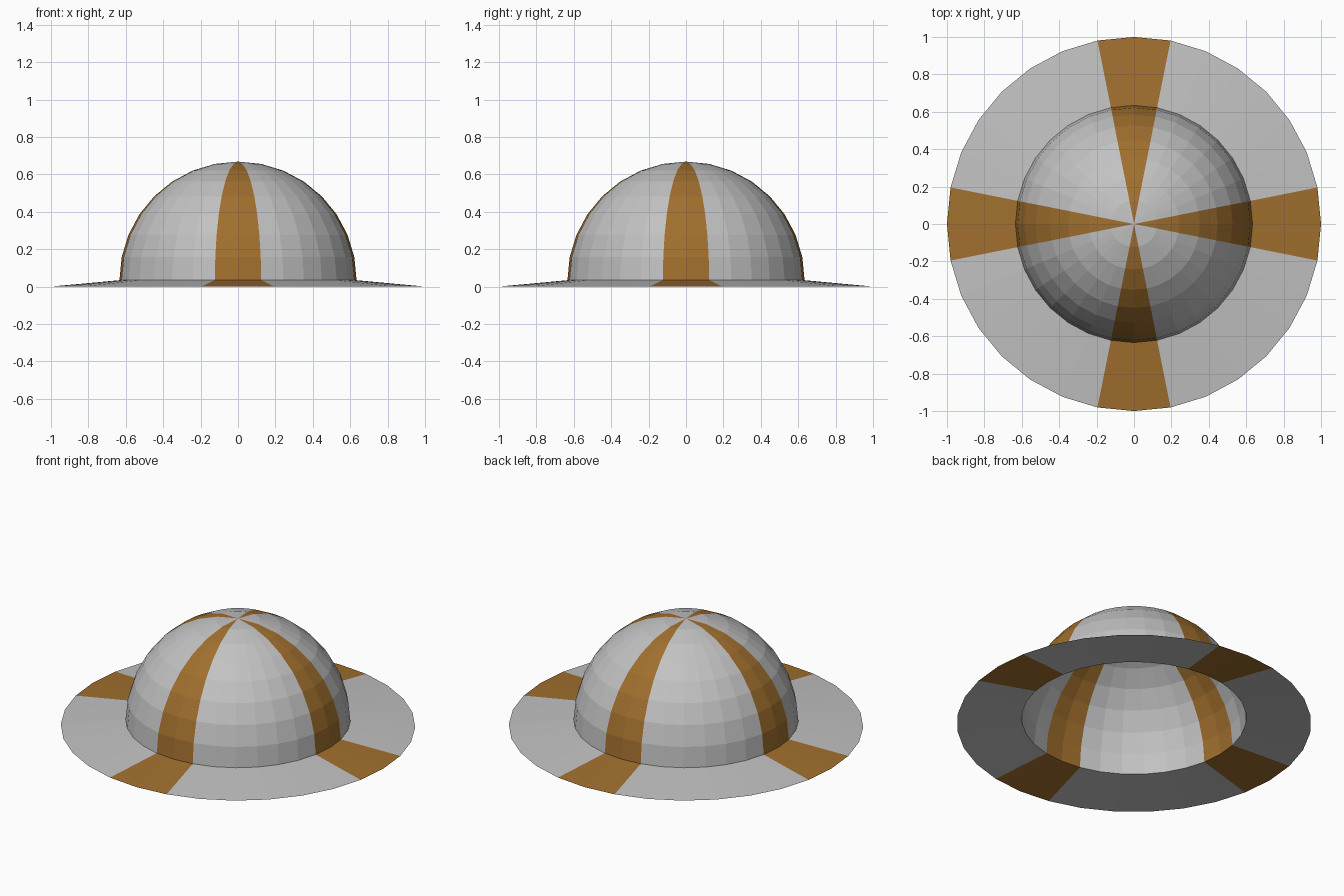
import bpy
import bmesh
from math import sin, cos, pi

if "Cube" in bpy.data.objects:
    bpy.data.objects.remove(bpy.data.objects["Cube"])

SEGMENTS = 32
DOME_RADIUS = 0.634
DOME_BASE = 0.034


def material(name, rgb):
    m = bpy.data.materials.new(name)
    m.diffuse_color = (*rgb, 1.0)
    m.use_nodes = True
    m.node_tree.nodes["Principled BSDF"].inputs["Base Color"].default_value = m.diffuse_color
    return m


materials = [material("light grey", (0.54, 0.54, 0.54)),
             material("brown", (0.355, 0.16, 0.027))]


def revolve(name, profile):
    """Spin an open (radius, z) profile, listed outside to inside, with four stripes."""
    bm = bmesh.new()
    rings = []
    for r, z in profile:
        if r < 1e-5:
            rings.append([bm.verts.new((0, 0, z))] * SEGMENTS)
        else:
            rings.append([bm.verts.new((r * cos(2 * pi * i / SEGMENTS),
                                        r * sin(2 * pi * i / SEGMENTS), z))
                          for i in range(SEGMENTS)])
    for low, high in zip(rings, rings[1:]):
        for i in range(SEGMENTS):
            j = (i + 1) % SEGMENTS
            corners = [low[i], low[j], high[j]]
            if high[i] is not high[j]:
                corners.append(high[i])
            face = bm.faces.new(corners)
            # Stripes are two segments wide, centred on the x and y axes
            face.material_index = 1 if i % 8 in (0, 7) else 0
    mesh = bpy.data.meshes.new(name)
    bm.to_mesh(mesh)
    bm.free()
    for m in materials:
        mesh.materials.append(m)
    obj = bpy.data.objects.new(name, mesh)
    bpy.context.collection.objects.link(obj)
    return obj


# Hollow half-sphere crown, open underneath
revolve("hat_crown", [(DOME_RADIUS * cos(k * pi / 16),
                       DOME_BASE + DOME_RADIUS * sin(k * pi / 16))
                      for k in range(9)])

# Thin, gently sloping brim
revolve("hat_brim", [(1.0, 0.0), (DOME_RADIUS, DOME_BASE)])
